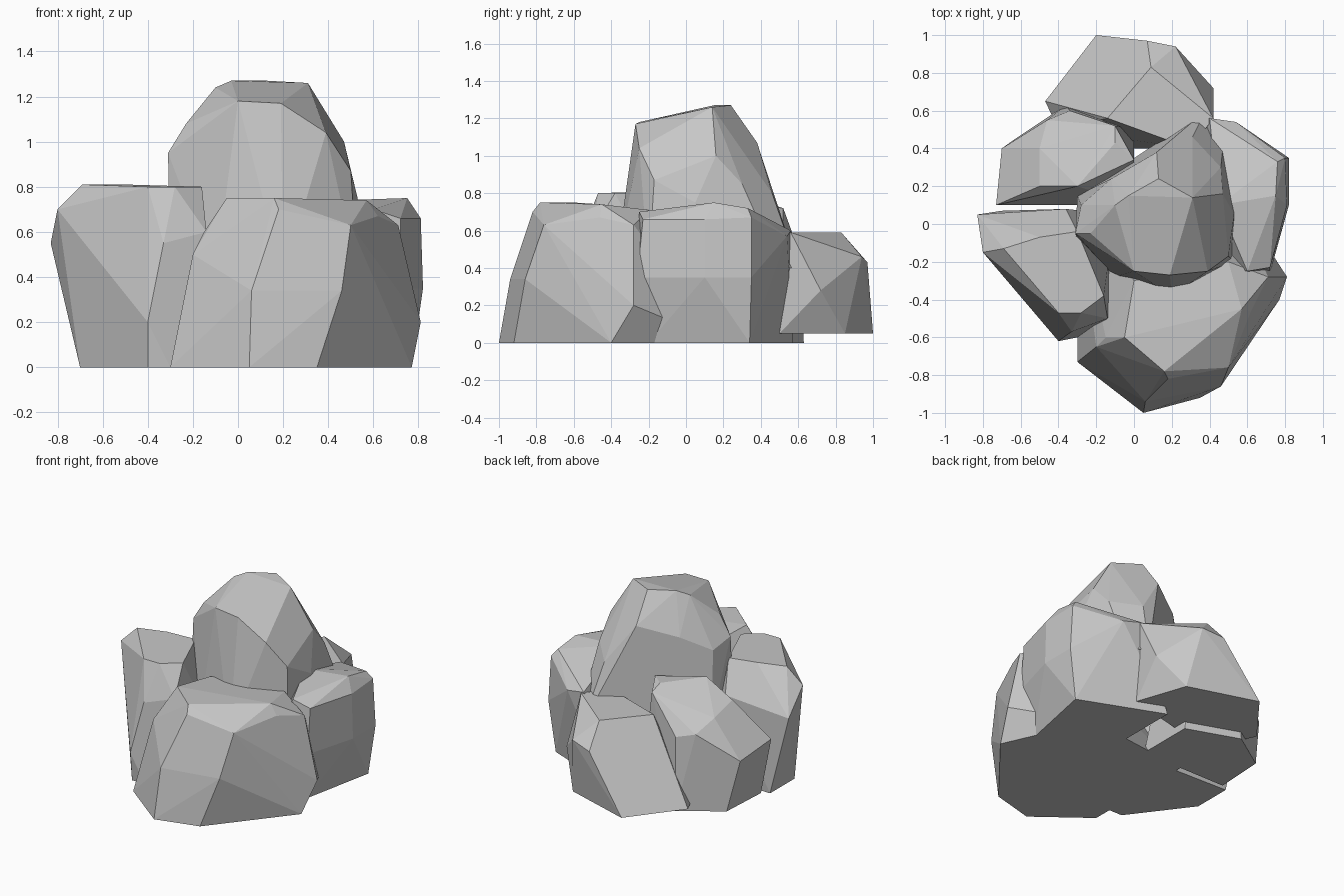
import bpy
import bmesh
import math

# Remove the default cube only
default_cube = bpy.data.objects.get("Cube")
if default_cube:
    bpy.data.objects.remove(default_cube, do_unlink=True)

# One neutral stone colour
stone = bpy.data.materials.new("stone grey")
stone.use_nodes = True
grey = (.57, .57, .57, 1)
stone.diffuse_color = grey
shader = next(node for node in stone.node_tree.nodes if node.type == "BSDF_PRINCIPLED")
shader.inputs["Base Color"].default_value = grey
shader.inputs["Roughness"].default_value = .9


def boulder(name, floor, foot, belly, crown):
    """Chiselled convex rock: a flat foot outline at floor height, wrapped
    together with a few belly and crown corners."""
    bm = bmesh.new()
    for x, y in foot:
        bm.verts.new((x, y, floor))
    for corner in belly + crown:
        bm.verts.new(corner)

    # Wrap the points in a tight shell and drop anything left inside
    hull = bmesh.ops.convex_hull(bm, input=bm.verts[:], use_existing_faces=False)
    inside = {item for key in ("geom_interior", "geom_unused")
              for item in hull[key] if isinstance(item, bmesh.types.BMVert)}
    bmesh.ops.delete(bm, geom=list(inside), context="VERTS")

    # Merge nearly flat neighbours into broad facets
    bmesh.ops.dissolve_limit(bm, angle_limit=math.radians(4),
                             verts=bm.verts[:], edges=bm.edges[:])
    bmesh.ops.recalc_face_normals(bm, faces=bm.faces[:])

    mesh = bpy.data.meshes.new(name)
    bm.to_mesh(mesh)
    bm.free()
    mesh.materials.append(stone)
    rock = bpy.data.objects.new(name, mesh)
    bpy.context.collection.objects.link(rock)


# Broad rock in front
boulder(
    name="front_rock",
    floor=0,
    foot=[(-.3, -.73), (.05, -1), (.35, -.92), (.77, -.4), (.5, .2), (-.3, .1)],
    belly=[(.06, -.94, .34), (.46, -.86, .34), (.81, -.28, .2), (-.2, -.65, .5)],
    crown=[(.5, -.76, .63), (.62, -.46, .67), (.71, -.28, .63), (-.15, -.6, .6),
           (-.05, -.6, .75), (.16, -.78, .75), (.18, -.82, .7), (.57, -.45, .74),
           (.5, -.2, .71), (0, -.3, .72)],
)

# Flat-topped rock on the right side, overhanging its foot
boulder(
    name="right_rock",
    floor=0,
    foot=[(-.7, -.2), (-.4, -.6), (-.3, -.6), (-.1, -.4), (-.1, .05), (-.7, .07)],
    belly=[(-.83, .05, .55), (-.4, -.62, .2), (-.33, -.57, .55),
           (-.14, -.5, .6), (-.36, .08, .6)],
    crown=[(-.8, -.15, .7), (-.69, -.13, .81), (-.5, -.07, .81), (-.3, -.04, .8),
           (-.4, -.47, .8), (-.28, -.47, .8), (-.16, -.38, .8)],
)

# Upright rock on the left side
boulder(
    name="left_rock",
    floor=0,
    foot=[(.66, -.2), (.77, .34), (.2, .57), (.2, -.2)],
    belly=[(.72, -.26, .35), (.82, .1, .35), (.82, .35, .35), (.54, .54, .57)],
    crown=[(.72, -.23, .66), (.81, .1, .66), (.8, .35, .67), (.4, .56, .6),
           (.6, -.25, .7), (.75, .15, .75), (.76, .33, .72), (.45, .1, .74)],
)

# Rock at the back right
boulder(
    name="back_right_rock",
    floor=0,
    foot=[(-.65, .1), (-.63, .45), (-.36, .63), (0, .5), (0, .1)],
    belly=[(-.73, .1, .4), (-.7, .4, .35), (-.46, .55, .53), (-.34, .6, .5)],
    crown=[(-.5, .4, .6), (-.5, .2, .65), (-.3, .2, .76),
           (-.1, .52, .72), (-.1, .43, .75), (0, .34, .74)],
)

# Low rock at the back, raised slightly off the ground
boulder(
    name="back_rock",
    floor=.05,
    foot=[(-.47, .65), (-.2, 1), (.28, .85), (.4, .5), (0, .4), (-.4, .5)],
    belly=[(.07, .97, .43), (.22, .94, .46), (.42, .72, .28)],
    crown=[(.09, .83, .59), (.42, .56, .59), (.3, .4, .59), (-.14, .56, .59)],
)

# Tall rock standing in the middle, its crown sloping to the front
boulder(
    name="summit_rock",
    floor=.4,
    foot=[(-.3, -.1), (-.1, -.28), (.2, -.38), (.53, -.2),
          (.54, .1), (.48, .5), (.38, .6), (-.3, .15)],
    belly=[(-.31, -.05, .95), (-.28, .1, .9), (.5, -.17, .87), (.53, .05, .75),
           (.46, .3, .85), (.31, .46, .8)],
    crown=[(-.23, -.05, 1.08), (0, -.25, 1.18), (.19, -.27, 1.17), (.39, -.25, 1.04),
           (.47, .16, 1), (.12, .38, 1.07), (-.12, .24, 1), (-.1, .1, 1.24),
           (-.03, .15, 1.27), (.13, .24, 1.27), (.31, .14, 1.26)],
)
